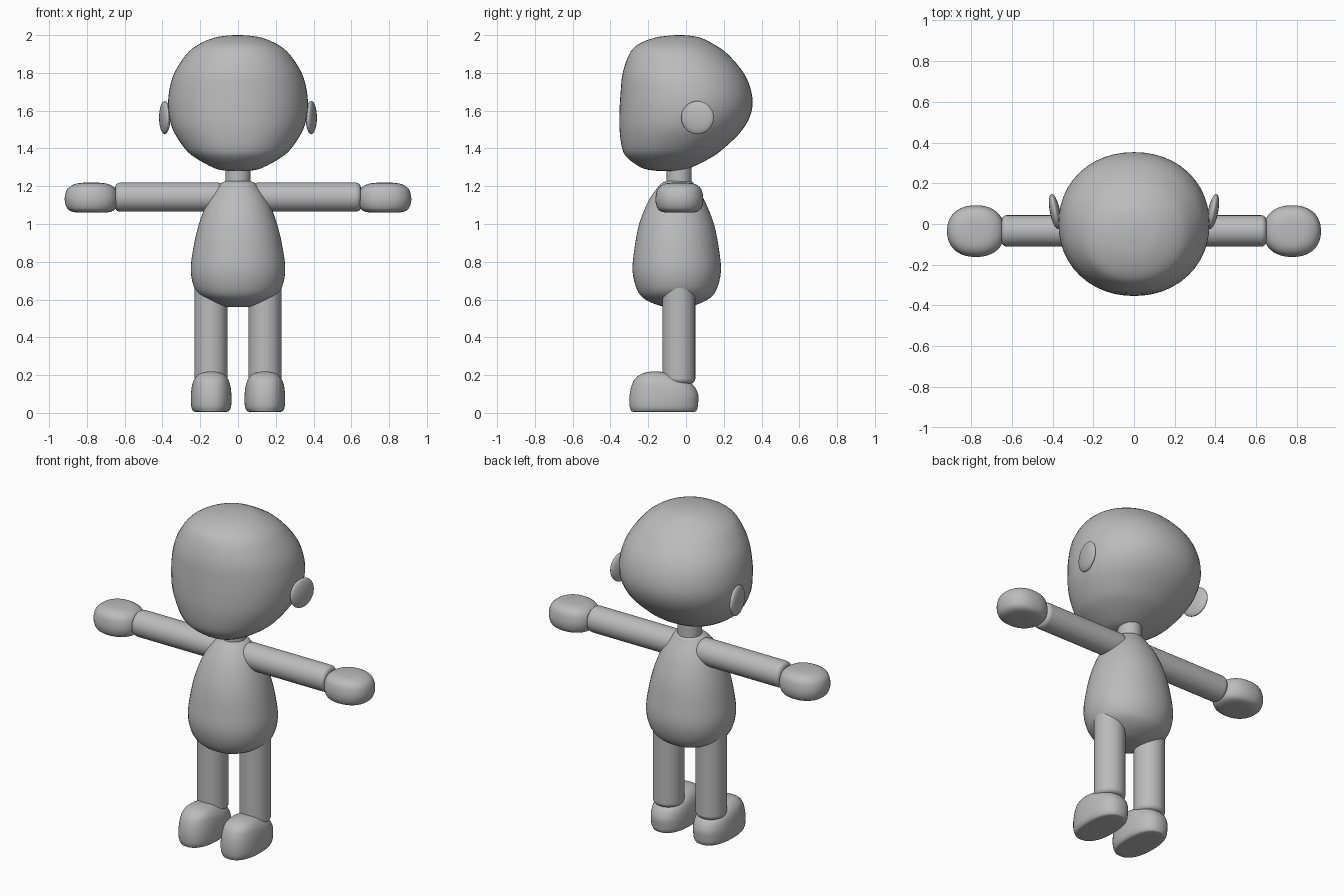
import bpy, math
from mathutils import Vector

cube = bpy.data.objects.get("Cube")
if cube:
    bpy.data.objects.remove(cube)

GREY = (0.5, 0.5, 0.5, 1)
grey = bpy.data.materials.new("plain_grey")
grey.use_nodes = True
grey.diffuse_color = GREY
grey.node_tree.nodes["Principled BSDF"].inputs["Base Color"].default_value = GREY


def finish(obj, name):
    """Name, colour and smooth the active object."""
    obj.name = name
    obj.data.materials.append(grey)
    bpy.ops.object.select_all(action="DESELECT")
    obj.select_set(True)
    bpy.context.view_layer.objects.active = obj
    bpy.ops.object.shade_smooth_by_angle(angle=math.radians(50))
    return obj


def spline(points, steps=4):
    """Smooth curve through the points."""
    p = [Vector(q) for q in points]
    p = [p[0]] + p + [p[-1]]
    out = []
    for a, b, c, d in zip(p, p[1:], p[2:], p[3:]):
        for i in range(steps):
            t = i / steps
            out.append(0.5 * (2 * b + (c - a) * t + (2 * a - 5 * b + 4 * c - d) * t ** 2
                              + (3 * b - 3 * c + d - a) * t ** 3))
    return out + [p[-1]]


def loft(name, rings, x=0, power=2.0, sides=48):
    """Closed body from rings of (height, half width, front y, back y)."""
    verts, faces = [], []
    curve = spline(rings)
    for z, half, front, back in curve:
        for i in range(sides):
            a = math.tau * i / sides
            c, s = math.cos(a), math.sin(a)
            r = (abs(c) ** power + abs(s) ** power) ** (-1 / power)
            verts.append((x + half * r * c, (front + back) / 2 + (back - front) / 2 * r * s, z))
    for j in range(len(curve) - 1):
        for i in range(sides):
            k = (i + 1) % sides
            faces.append((j * sides + i, j * sides + k, (j + 1) * sides + k, (j + 1) * sides + i))
    faces.append(tuple(reversed(range(sides))))
    faces.append(tuple(range(len(verts) - sides, len(verts))))
    mesh = bpy.data.meshes.new(name)
    mesh.from_pydata(verts, [], faces)
    obj = bpy.data.objects.new(name, mesh)
    bpy.context.collection.objects.link(obj)
    return finish(obj, name)


def tube(name, radius, length, location, rotation=(0, 0, 0), bevel=0.025):
    """Cylinder with rounded rims."""
    bpy.ops.mesh.primitive_cylinder_add(vertices=40, radius=radius, depth=length,
                                        location=location, rotation=rotation)
    obj = finish(bpy.context.object, name)
    if bevel:
        mod = obj.modifiers.new("rounded_rims", "BEVEL")
        mod.width, mod.segments = bevel, 4
    return obj


# Head: flat face in front, round at the back
loft("head", [
    (1.28, 0.01, -0.11, -0.09), (1.284, 0.08, -0.18, -0.03), (1.3, 0.135, -0.24, 0.03),
    (1.35, 0.225, -0.31, 0.13), (1.4, 0.282, -0.338, 0.2), (1.5, 0.345, -0.352, 0.3),
    (1.6, 0.369, -0.352, 0.348), (1.7, 0.365, -0.346, 0.346), (1.8, 0.337, -0.335, 0.305),
    (1.9, 0.272, -0.3, 0.22), (1.95, 0.21, -0.255, 0.15), (1.985, 0.13, -0.17, 0.08),
    (1.997, 0.06, -0.09, 0.02), (2.0, 0.01, -0.04, -0.02)], power=2.1)

# Neck and pear-shaped torso
tube("neck", 0.067, 0.2, (0, -0.037, 1.25), bevel=0)
loft("torso", [
    (0.56, 0.01, -0.06, -0.04), (0.565, 0.08, -0.13, 0.03), (0.6, 0.165, -0.215, 0.115),
    (0.65, 0.225, -0.258, 0.16), (0.75, 0.25, -0.283, 0.185), (0.87, 0.237, -0.273, 0.174),
    (1.0, 0.207, -0.248, 0.148), (1.12, 0.16, -0.2, 0.1), (1.2, 0.105, -0.145, 0.05),
    (1.225, 0.072, -0.11, 0.03), (1.235, 0.01, -0.045, -0.025)], power=2.1)

# Profiles shared by both sides
hand_rings = [
    (1.06, 0.01, -0.045, -0.025), (1.061, 0.08, -0.11, 0.04), (1.075, 0.122, -0.145, 0.075),
    (1.11, 0.139, -0.16, 0.09), (1.15, 0.14, -0.16, 0.09), (1.19, 0.124, -0.147, 0.077),
    (1.214, 0.08, -0.11, 0.04), (1.22, 0.01, -0.045, -0.025)]
foot_rings = [
    (0.005, 0.01, -0.12, -0.1), (0.005, 0.08, -0.27, 0.035), (0.018, 0.1, -0.293, 0.058),
    (0.05, 0.107, -0.3, 0.064), (0.1, 0.107, -0.298, 0.064), (0.15, 0.1, -0.286, 0.035),
    (0.185, 0.085, -0.266, -0.03), (0.21, 0.057, -0.228, -0.09), (0.22, 0.01, -0.18, -0.15)]

for side, label in ((1, "left"), (-1, "right")):
    # Arm and mitten hand
    tube(label + "_arm", 0.077, 0.57, (side * 0.365, -0.034, 1.142), (0, math.pi / 2, 0))
    loft(label + "_hand", hand_rings, x=side * 0.776, power=2.25)
    # Leg and shoe-like foot
    tube(label + "_leg", 0.087, 0.58, (side * 0.143, -0.038, 0.445))
    loft(label + "_foot", foot_rings, x=side * 0.142, power=2.4)
    # Ear: flattened ball turned slightly outward
    bpy.ops.mesh.primitive_uv_sphere_add(segments=40, ring_count=20, radius=1,
                                         location=(side * 0.388, 0.061, 1.563),
                                         rotation=(0, 0, -side * math.radians(11)))
    ear = finish(bpy.context.object, label + "_ear")
    ear.scale = (0.025, 0.088, 0.088)
